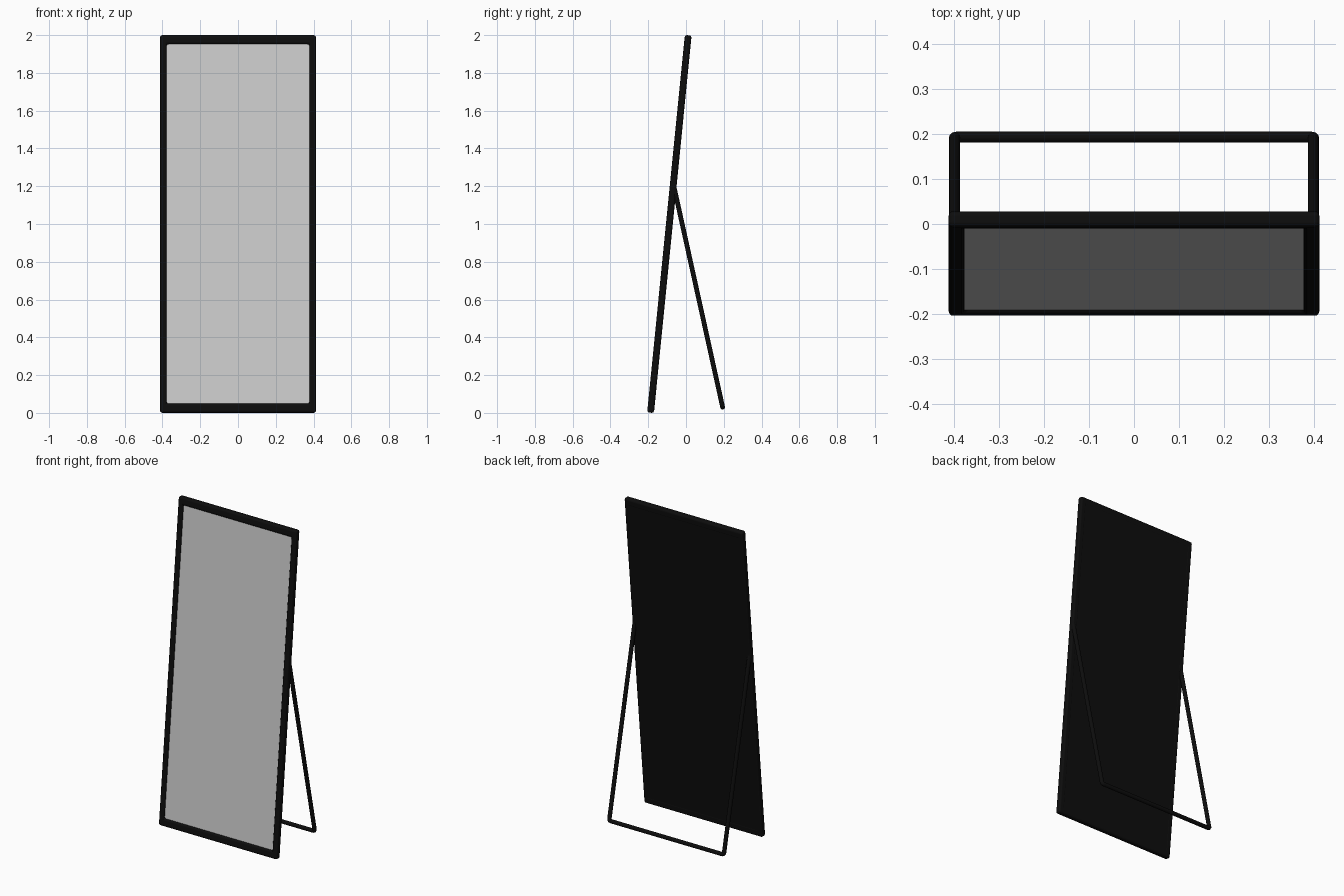
import bpy, bmesh, math
from mathutils import Vector

if "Cube" in bpy.data.objects:
    bpy.data.objects.remove(bpy.data.objects["Cube"])

TILT = math.radians(-5.7)
CENTRE = Vector((0, -0.088, 1.0))
W, H, D = 0.413, 1.004, 0.036      # half width, half height, depth
SIDE, RAIL = 0.036, 0.049          # frame bar widths

black = bpy.data.materials.new("black_metal")
black.diffuse_color = (0.004, 0.004, 0.004, 1)
black.use_nodes = True
black.node_tree.nodes["Principled BSDF"].inputs["Base Color"].default_value = black.diffuse_color


def add_object(name, bm, material=None, bevel=0.0):
    bmesh.ops.recalc_face_normals(bm, faces=bm.faces[:])
    mesh = bpy.data.meshes.new(name)
    bm.to_mesh(mesh)
    bm.free()
    ob = bpy.data.objects.new(name, mesh)
    bpy.context.collection.objects.link(ob)
    ob.location, ob.rotation_euler.x = CENTRE, TILT
    if material:
        mesh.materials.append(material)
    if bevel:
        mod = ob.modifiers.new("rounding", 'BEVEL')
        mod.width, mod.segments = bevel, 4
        mesh.shade_smooth()
        mod.harden_normals = True
    return ob


def panel(name, y0, y1, material=None):
    bm = bmesh.new()
    bmesh.ops.create_cube(bm, size=1)
    hx, hz = W - SIDE / 2, H - RAIL / 2
    for v in bm.verts:
        v.co = (v.co.x * 2 * hx, y1 if v.co.y > 0 else y0, v.co.z * 2 * hz)
    return add_object(name, bm, material)


# Rounded rectangular frame
bm = bmesh.new()
signs = [(-1, -1), (1, -1), (1, 1), (-1, 1)]
outer = [bm.verts.new((sx * W, -D / 2, sz * H)) for sx, sz in signs]
inner = [bm.verts.new((sx * (W - SIDE), -D / 2, sz * (H - RAIL))) for sx, sz in signs]
for i in range(4):
    j = (i + 1) % 4
    bm.faces.new((outer[i], outer[j], inner[j], inner[i]))
ext = bmesh.ops.extrude_face_region(bm, geom=bm.faces[:], use_keep_orig=True)
for g in ext["geom"]:
    if isinstance(g, bmesh.types.BMVert):
        g.co.y = D / 2
add_object("frame", bm, black, 0.012)

# Mirror glass and flat back board
panel("mirror_glass", -0.009, -0.003)
panel("back_board", -0.003, D / 2 - 0.001, black)

# Bent tube stand: one U-shaped leg behind the frame
corners = [Vector(p) for p in ((-0.4, -0.062, 1.19), (-0.4, 0.194, 0.03),
                               (0.4, 0.194, 0.03), (0.4, -0.062, 1.19))]
path = [corners[0]]
for i in (1, 2):
    a, c, b = corners[i - 1:i + 2]
    p = c + (a - c).normalized() * 0.014
    q = c + (b - c).normalized() * 0.014
    for k in range(5):
        t = k / 4
        path.append(p * (1 - t) ** 2 + c * 2 * t * (1 - t) + q * t ** 2)
path.append(corners[3])
curve = bpy.data.curves.new("rear_stand", 'CURVE')
curve.dimensions = '3D'
curve.bevel_depth, curve.bevel_resolution, curve.use_fill_caps = 0.0125, 4, True
spline = curve.splines.new('POLY')
spline.points.add(len(path) - 1)
for pt, co in zip(spline.points, path):
    pt.co = (*co, 1)
curve.materials.append(black)
bpy.context.collection.objects.link(bpy.data.objects.new("rear_stand", curve))
